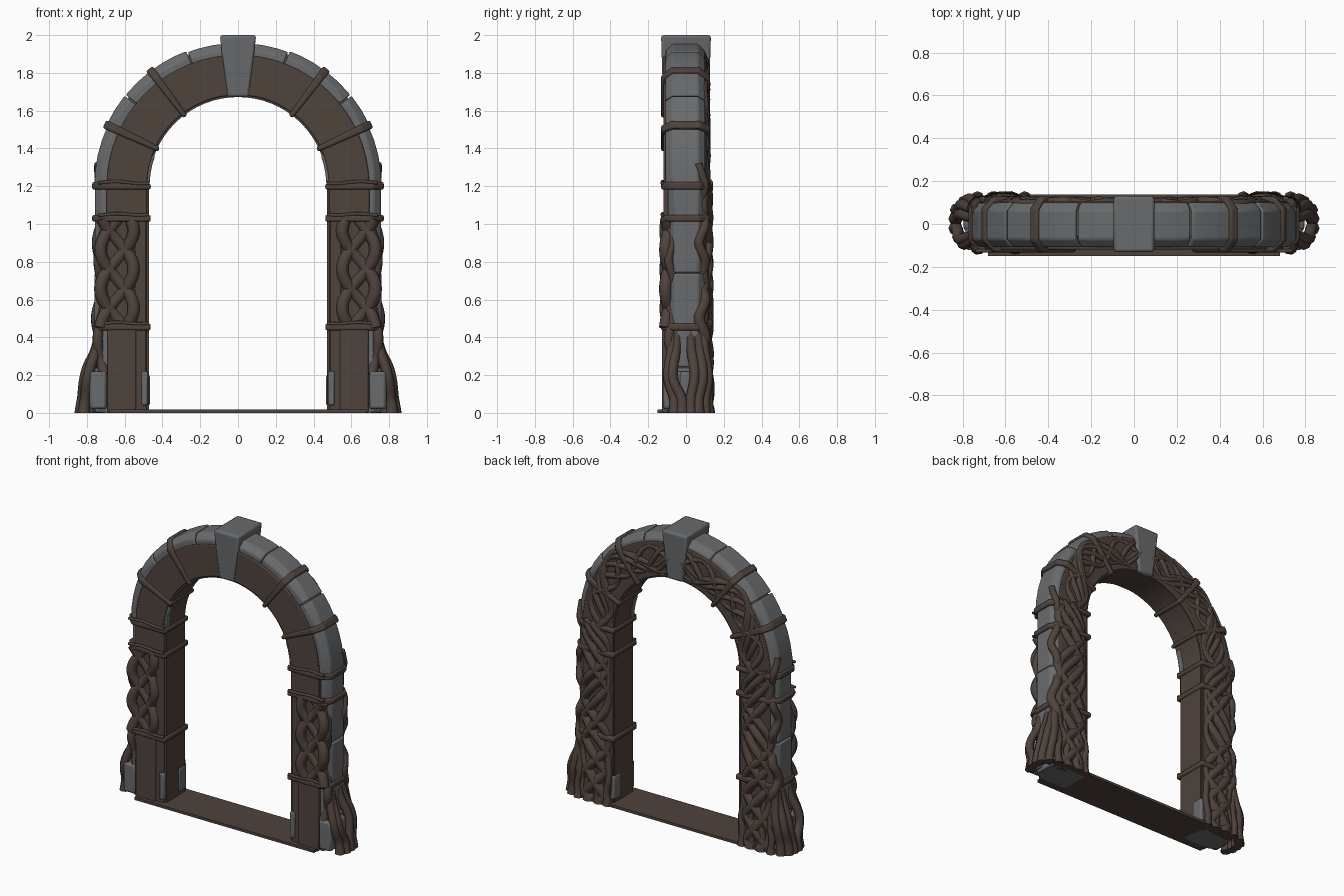
import bpy, bmesh, math, random
from mathutils import Vector

random.seed(4)
if "Cube" in bpy.data.objects:
    bpy.data.objects.remove(bpy.data.objects["Cube"])


def material(name, rgb):
    m = bpy.data.materials.new(name)
    m.use_nodes = True
    m.diffuse_color = (*rgb, 1)
    bsdf = next(n for n in m.node_tree.nodes if n.type == 'BSDF_PRINCIPLED')
    bsdf.inputs["Base Color"].default_value = (*rgb, 1)
    return m


WOOD = material("dark brown wood", (0.078, 0.056, 0.046))
STONE = material("grey stone", (0.14, 0.145, 0.15))
SPRING, MID = 1.2, 0.62          # arch spring height, middle radius
TOP = SPRING + MID * math.pi / 2  # path length up to the crown


def place(s, r, y):
    """Point at path length s, distance r from the opening's axis, depth y."""
    if s <= SPRING:
        return Vector((r, y, s))
    a = min((s - SPRING) / MID, math.pi / 2)
    return Vector((r * math.cos(a), y, SPRING + r * math.sin(a)))


def finish(ob, mat, mirror=True, bevel=0):
    bpy.context.collection.objects.link(ob)
    ob.data.materials.append(mat)
    if bevel:
        b = ob.modifiers.new("Bevel", 'BEVEL')
        b.width, b.segments, b.limit_method = bevel, 2, 'ANGLE'
    if mirror:
        ob.modifiers.new("Mirror", 'MIRROR')
    if ob.type == 'MESH':
        bpy.ops.object.select_all(action='DESELECT')
        ob.select_set(True)
        bpy.context.view_layer.objects.active = ob
        bpy.ops.object.shade_smooth_by_angle(angle=math.radians(35))
    return ob


def mesh_object(name, rings, mat, **kw):
    """Skin a list of closed rings and cap both ends."""
    bm = bmesh.new()
    loops = [[bm.verts.new(p) for p in ring] for ring in rings]
    n = len(loops[0])
    for a, b in zip(loops, loops[1:]):
        for i in range(n):
            j = (i + 1) % n
            bm.faces.new((a[i], a[j], b[j], b[i]))
    bm.faces.new(loops[0])
    bm.faces.new(loops[-1][::-1])
    bmesh.ops.recalc_face_normals(bm, faces=bm.faces)
    me = bpy.data.meshes.new(name)
    bm.to_mesh(me)
    bm.free()
    return finish(bpy.data.objects.new(name, me), mat, **kw)


def sweep(name, section, s0, s1, mat, **kw):
    """Sweep a (radius, depth) section along the pillar and arch."""
    n = max(1, round((s1 - s0) / 0.06))
    rings = [[place(s0 + (s1 - s0) * i / n, r, y) for r, y in section]
             for i in range(n + 1)]
    return mesh_object(name, rings, mat, **kw)


def chamfered(r0, r1, y0, y1, c):
    return [(r0, y0), (r1 - c, y0), (r1, y0 + c), (r1, y1 - c), (r1 - c, y1), (r0, y1)]


def rect(r0, r1, y0, y1):
    return [(r0, y0), (r1, y0), (r1, y1), (r0, y1)]


def root(name, pts, radius, flare=1.0, tip=1.0):
    """Round root through pts; flare thickens the start, tip the end."""
    cu = bpy.data.curves.new(name, 'CURVE')
    cu.dimensions = '3D'
    cu.bevel_depth, cu.bevel_resolution = radius, 2
    cu.resolution_u, cu.use_fill_caps = 4, True
    sp = cu.splines.new('NURBS')
    sp.points.add(len(pts) - 1)
    for i, (q, p) in enumerate(zip(sp.points, pts)):
        t = i / (len(pts) - 1)
        q.co = (*p, 1)
        q.radius = (1 + (flare - 1) * max(0, 1 - 4 * t)) * (1 + (tip - 1) * t)
    sp.order_u, sp.use_endpoint_u = 3, True
    return finish(bpy.data.objects.new(name, cu), WOOD)


def strand(name, s0, s1, centre, swing, depth, weave, phase, wave, radius, **kw):
    """Root weaving sideways and in depth along the path."""
    n = max(6, round((s1 - s0) / 0.045))
    pts = []
    for i in range(n + 1):
        s = s0 + (s1 - s0) * i / n
        a = phase + math.tau * s / wave
        pts.append(place(s, centre + swing * math.sin(a), depth + weave * math.cos(2 * a)))
    if s0 == 0:
        pts.insert(1, pts[0] + Vector((0, 0, 0.02)))
    root(name, pts, radius, **kw)


# Stone body and the uneven blocks on its outer edge
sweep("stone_core", chamfered(0.495, 0.745, -0.095, 0.1, 0.04), 0, TOP, STONE)
cuts = [0, 0.24, 0.45, 0.74, 1.03, 1.2, 1.47, 1.62, 1.773, 1.95, TOP]
for k, (a, b) in enumerate(zip(cuts, cuts[1:])):
    outer = 0.763 + random.uniform(-0.008, 0.006)
    front = -0.108 if a >= SPRING else -0.095
    sweep(f"edge_stone_{k}", chamfered(0.66, outer, front, 0.1, 0.036),
          a + 0.003, b - 0.003, STONE, bevel=0.008)

# Wooden lining, front boards and back boards
sweep("opening_lining", rect(0.472, 0.51, -0.1, 0.1), 0, TOP, WOOD)
sweep("front_inner_board", rect(0.485, 0.545, -0.115, -0.06), 0, SPRING, WOOD, bevel=0.006)
sweep("front_base_board", rect(0.54, 0.69, -0.127, -0.06), 0, 0.44, WOOD, bevel=0.006)
sweep("front_braid_backing", rect(0.53, 0.71, -0.1, -0.06), 0.44, 1.04, WOOD)
sweep("front_arch_board", rect(0.482, 0.695, -0.12, -0.06), 1.03, TOP, WOOD, bevel=0.006)
sweep("front_arch_inner_step", rect(0.472, 0.5, -0.108, -0.06), 1.4, TOP, WOOD)
sweep("back_board", rect(0.48, 0.71, 0.06, 0.108), 0, TOP, WOOD, bevel=0.006)

# Bare stone showing at the feet and the spring of the arch
sweep("foot_stone_outer", rect(0.695, 0.785, -0.122, 0.0), 0.02, 0.22, STONE, bevel=0.015)
sweep("foot_stone_side", rect(0.7, 0.795, -0.035, 0.045), 0.05, 0.22, STONE, bevel=0.02)
sweep("foot_stone_inner", rect(0.476, 0.512, -0.125, -0.03), 0.04, 0.22, STONE, bevel=0.01)
sweep("foot_stone_back", rect(0.466, 0.5, 0.03, 0.11), 0.04, 0.2, STONE, bevel=0.01)
sweep("inner_stone_strip", rect(0.468, 0.49, -0.112, -0.07), 1.22, 1.42, STONE, bevel=0.006)

# Bands wrapped around the pillars and arch
for k, s in enumerate((0.455, 1.03, 1.2, 1.47, 1.773)):
    grow = 0.008 if s > SPRING else 0
    ring = [(0.462, -0.132)] + chamfered(0.462, 0.772 + grow, -0.132, 0.128, 0.055)[1:]
    sweep(f"band_{k}", ring, s - 0.018, s + 0.018, WOOD, bevel=0.01)
    if s < 1.3:
        pts = [place(s + 0.02 + 0.005 * math.sin(5 * i), 0.47 + 0.045 * i, -0.125) for i in range(7)]
        root(f"band_rim_{k}", pts, 0.009)

# Braid on the pillar fronts
for k in range(3):
    strand(f"front_braid_{k}", 0.45, 1.03, 0.64, 0.09, -0.096, 0.014,
           k * math.tau / 3 + 1.2, 0.62, 0.034)

# Heavy roots on the pillar backs and rear corners
for k in range(4):
    strand(f"back_root_{k}", 0, 1.22, 0.61, 0.1, 0.103, 0.015,
           k * math.tau / 4 + 0.4, 0.62 + 0.05 * k, 0.032, flare=1.25, tip=0.85)
strand("rear_corner_root", 0.1, 1.3, 0.728, 0.022, 0.085, 0.02, 0, 0.4, 0.036, tip=0.6)
strand("front_corner_root", 0.2, 1.03, 0.726, 0.018, -0.08, 0.014, 2, 0.42, 0.03, tip=0.7)

# Thinner roots creeping over the back of the arch
for k in range(5):
    strand(f"arch_root_{k}", 1.1, TOP - 0.04 * (k % 2), 0.61, 0.06 + 0.012 * k, 0.102, 0.009,
           k * 1.3, 0.42 + 0.07 * k, 0.023, tip=0.75)

# Roots spreading from the outer side of each foot
feet = [(-0.085, -0.06, 0.815), (-0.06, -0.02, 0.832), (0.03, 0.025, 0.832),
        (0.08, 0.065, 0.825), (0.11, 0.1, 0.79)]
for k, (y_top, y_foot, x) in enumerate(feet):
    bulge = y_top + math.copysign(0.022, y_top)
    root(f"foot_root_{k}", [(x, y_foot, 0), (x, y_foot, 0.03), (x - 0.008, y_foot, 0.08),
                            (x - 0.015, bulge * 0.9, 0.17), (x - 0.035, bulge * 0.85, 0.25),
                            (0.745, y_top * 0.85, 0.34), (0.725, y_top * 0.8, 0.46)],
         0.027, flare=1.25)
for k, x in enumerate((0.51, 0.58, 0.66, 0.73)):
    root(f"back_foot_root_{k}", [(x, 0.122, 0), (x, 0.122, 0.03), (x + 0.01, 0.12, 0.1),
                                 (x - 0.02, 0.116, 0.2), (x + 0.015, 0.1, 0.34)],
         0.024, flare=1.3, tip=0.8)

# Keystone: tapered block, wider at the top
mesh_object("keystone", [[(sx * w, sy * d, z) for sx, sy in ((-1, -1), (1, -1), (1, 1), (-1, 1))]
                         for z, w, d in ((1.672, 0.06, 0.122), (2.0, 0.096, 0.132))],
            STONE, mirror=False, bevel=0.014)

# Threshold plank
mesh_object("threshold", [[(x, y, z) for x, y in ((-0.68, -0.15), (0.68, -0.15),
                                                  (0.68, 0.137), (-0.68, 0.137))]
                          for z in (0, 0.018)], WOOD, mirror=False)
